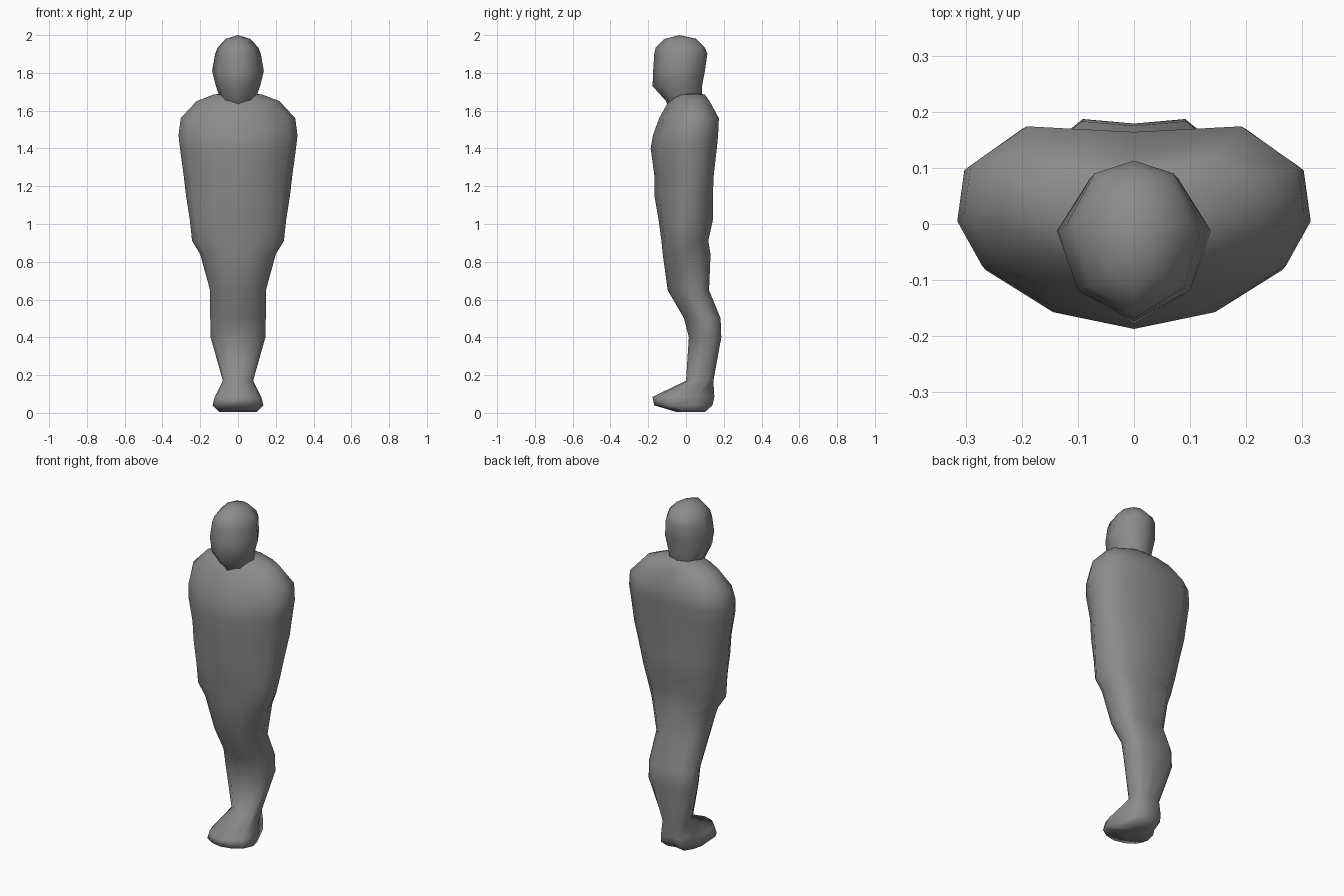
import bpy, bmesh

grey = bpy.data.materials.new("dark_grey")
grey.diffuse_color = (0.26, 0.26, 0.26, 1)


def loft(name, rings, section, top, bottom):
    """Skin a stack of mirrored horizontal sections into a closed, smooth mesh."""
    bm = bmesh.new()
    loops = []
    for ring in rings:
        z = ring[0]
        half = section(*ring[1:])
        pts = half + [(-x, y) for x, y in reversed(half[1:-1])]
        loops.append([bm.verts.new((x, y, z)) for x, y in pts])
    n = len(loops[0])
    for a, b in zip(loops, loops[1:]):
        for i in range(n):
            j = (i + 1) % n
            bm.faces.new((a[i], a[j], b[j], b[i]))
    # close each end with a fan around its tip
    for loop, tip in ((loops[0], bottom), (loops[-1], top)):
        v = bm.verts.new(tip)
        for i in range(n):
            bm.faces.new((loop[i], loop[(i + 1) % n], v))
    bmesh.ops.recalc_face_normals(bm, faces=bm.faces)
    mesh = bpy.data.meshes.new(name)
    bm.to_mesh(mesh)
    bm.free()
    for p in mesh.polygons:
        p.use_smooth = True
    mesh.materials.append(grey)
    obj = bpy.data.objects.new(name, mesh)
    bpy.context.collection.objects.link(obj)
    return obj


def body_section(w, front, back, side, k, dip):
    """Half outline from front centre to back centre; k narrows the rear."""
    f, b = front - side, back - side
    return [(0, front), (0.47 * w, side + 0.84 * f), (0.86 * w, side + 0.44 * f),
            (w, side), (0.96 * k * w, side + 0.55 * b),
            (0.63 * k * w, back), (0, back - dip)]


def head_section(w, front, back):
    """Half of an eight-sided head outline."""
    return [(0, front), (0.73 * w, 0.68 * front), (w, 0.5 * (front + back) + 0.025),
            (0.58 * w, 0.8 * back), (0, back)]


# Feet, legs, torso and fused arms: z, half width, front, back, side y, rear width, dip
body_rings = [
    (0.005, 0.10, -0.05, 0.10, 0.00, 0.9, 0.01),
    (0.04, 0.135, -0.168, 0.14, -0.08, 0.75, 0.01),
    (0.085, 0.123, -0.177, 0.15, -0.06, 0.75, 0.01),
    (0.17, 0.08, 0.00, 0.145, 0.07, 1, 0.01),
    (0.40, 0.145, 0.015, 0.187, 0.10, 1, 0.008),
    (0.50, 0.147, -0.01, 0.183, 0.09, 1, 0.008),
    (0.65, 0.148, -0.097, 0.122, 0.01, 1, 0.015),
    (0.84, 0.20, -0.123, 0.13, -0.01, 0.92, 0.03),
    (0.91, 0.243, -0.13, 0.118, -0.025, 0.90, 0.02),
    (1.02, 0.255, -0.145, 0.142, -0.015, 0.93, 0.005),
    (1.15, 0.275, -0.167, 0.142, 0.0, 0.96, 0.0),
    (1.26, 0.288, -0.168, 0.147, 0.01, 1, 0.0),
    (1.40, 0.307, -0.187, 0.163, 0.00, 1, 0.005),
    (1.47, 0.315, -0.175, 0.17, 0.005, 1, 0.01),
    (1.56, 0.303, -0.142, 0.174, 0.02, 1, 0.01),
    (1.65, 0.22, -0.092, 0.125, 0.03, 1, 0.01),
    (1.685, 0.13, -0.06, 0.10, 0.03, 0.9, 0.0),
]
loft("body", body_rings, body_section, top=(0, 0.02, 1.70), bottom=(0, 0.03, 0.015))

# Head with jaw set into the collar: z, half width, front, back
head_rings = [
    (1.60, 0.06, -0.09, 0.03),
    (1.65, 0.09, -0.105, 0.085),
    (1.73, 0.117, -0.177, 0.085),
    (1.81, 0.137, -0.174, 0.10),
    (1.90, 0.121, -0.168, 0.113),
    (1.935, 0.107, -0.16, 0.10),
    (1.98, 0.065, -0.115, 0.055),
]
loft("head", head_rings, head_section, top=(0, -0.035, 2.0), bottom=(0, -0.03, 1.59))
